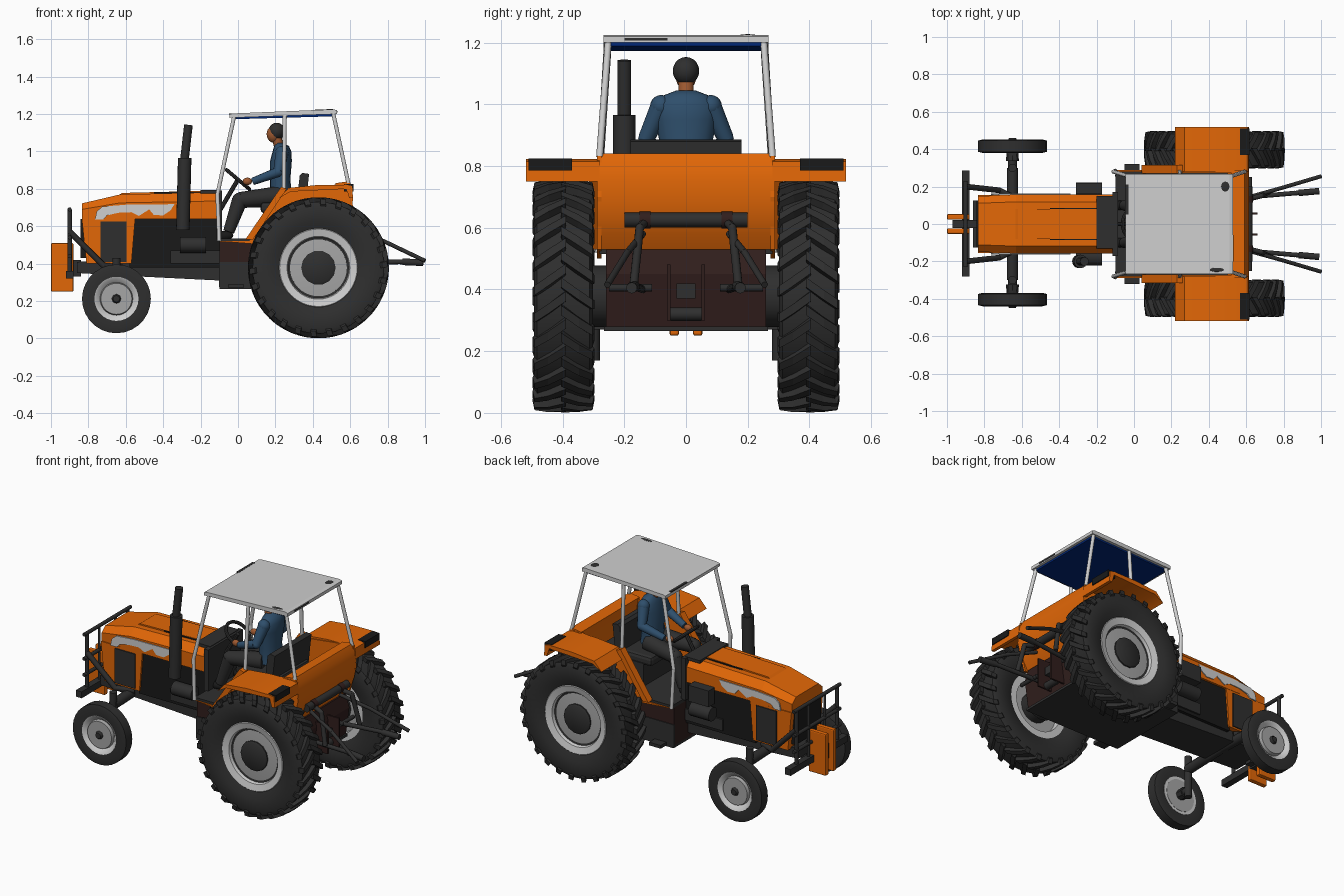
import bpy, bmesh
from math import sin, cos, pi
from mathutils import Vector, Matrix

cube = bpy.data.objects.get("Cube")
if cube:
    bpy.data.objects.remove(cube, do_unlink=True)


def colour(name, *rgb):
    m = bpy.data.materials.new(name)
    m.use_nodes = True
    m.diffuse_color = (*rgb, 1)
    m.node_tree.nodes["Principled BSDF"].inputs["Base Color"].default_value = (*rgb, 1)
    return m


ORANGE = colour("orange paint", .76, .135, .002)
RUBBER = colour("dark rubber", .028, .028, .028)
LIGHT = colour("light grey", .62, .62, .62)
GREY = colour("wheel grey", .38, .38, .38)
BROWN = colour("rusty brown", .03, .013, .012)
BLACK = colour("engine black", .01, .01, .01)
BLUE = colour("shirt blue", .028, .078, .15)
NAVY = colour("roof lining navy", 0, .02, .19)
SKIN = colour("skin", .34, .1, .03)


def finish(name, bm, mat, smooth=False):
    bmesh.ops.recalc_face_normals(bm, faces=bm.faces)
    me = bpy.data.meshes.new(name)
    bm.to_mesh(me)
    bm.free()
    me.materials.append(mat)
    ob = bpy.data.objects.new(name, me)
    bpy.context.collection.objects.link(ob)
    if smooth:
        bpy.ops.object.select_all(action="DESELECT")
        ob.select_set(True)
        bpy.context.view_layer.objects.active = ob
        bpy.ops.object.shade_smooth_by_angle(angle=.7)
    return ob


def loft(name, rings, mat, smooth=False, closed=False):
    """Skin a row of equal rings of points."""
    bm = bmesh.new()
    rows = [[bm.verts.new(p) for p in ring] for ring in rings]
    n = len(rows[0])
    pairs = list(zip(rows, rows[1:])) + ([(rows[-1], rows[0])] if closed else [])
    for a, b in pairs:
        for i in range(n):
            j = (i + 1) % n
            bm.faces.new((a[i], a[j], b[j], b[i]))
    if not closed:
        bm.faces.new(rows[0])
        bm.faces.new(rows[-1])
    return finish(name, bm, mat, smooth)


def prism(name, profile, y0, y1, mat, smooth=False):
    """Extrude an (x, z) outline along y."""
    return loft(name, [[(x, y, z) for x, z in profile] for y in (y0, y1)], mat, smooth)


def box(name, x, y, z, mat, bevel=0):
    ob = prism(name, [(x[0], z[0]), (x[1], z[0]), (x[1], z[1]), (x[0], z[1])], *y, mat)
    if bevel:
        mod = ob.modifiers.new("bevel", "BEVEL")
        mod.width, mod.segments = bevel, 2
    return ob


def lathe(name, profile, x, y, z, side, mat, steps=40, closed=False):
    """Turn an (outward, radius) profile around a wheel axle."""
    rings = [[(x + r * cos(2 * pi * i / steps), y + side * o, z + r * sin(2 * pi * i / steps))
              for i in range(steps)] for o, r in profile]
    return loft(name, rings, mat, True, closed)


def rod(name, pts, r, mat, sides=10, r_end=None):
    """Round bar through points, tapering to r_end, with balls at its bends."""
    bm = bmesh.new()
    pts = [Vector(p) for p in pts]
    end = r if r_end is None else r_end
    n = len(pts) - 1
    for i, (a, b) in enumerate(zip(pts, pts[1:])):
        ra, rb = r + (end - r) * i / n, r + (end - r) * (i + 1) / n
        m = Matrix.Translation((a + b) / 2) @ (b - a).to_track_quat("Z", "Y").to_matrix().to_4x4()
        bmesh.ops.create_cone(bm, cap_ends=True, segments=sides, radius1=ra, radius2=rb,
                              depth=(b - a).length, matrix=m)
        if i:
            bmesh.ops.create_icosphere(bm, subdivisions=2, radius=ra, matrix=Matrix.Translation(a))
    return finish(name, bm, mat, True)


def ball(name, loc, size, mat):
    bm = bmesh.new()
    bmesh.ops.create_uvsphere(bm, u_segments=16, v_segments=10, radius=1,
                              matrix=Matrix.Translation(loc) @ Matrix.Diagonal((*size, 1)))
    return finish(name, bm, mat, True)


def lugs(name, x, y, z, count):
    """Chevron tread bars with the point leading."""
    bm = bmesh.new()
    stations = [(-.008, .377, 0), (.05, .376, -.11), (.094, .369, -.19), (.1, .34, -.2)]
    for k in range(2 * count):
        side, a0 = (1 if k % 2 else -1), k * pi / count
        rows = []
        for o, r, da in stations:
            rows.append([bm.verts.new((x + rr * cos(a0 + da + w), y + side * oo, z + rr * sin(a0 + da + w)))
                         for rr, oo, w in ((r, o, -.042), (r, o, .042),
                                           (r - .03, o * .85, .05), (r - .03, o * .85, -.05))])
        for a, b in zip(rows, rows[1:]):
            for i in range(4):
                bm.faces.new((a[i], a[i - 1], b[i - 1], b[i]))
        bm.faces.new(rows[0])
        bm.faces.new(rows[-1])
    return finish(name, bm, RUBBER)


# Wheels, fenders, cab posts and everything else found on both sides
for s, word in ((1, "left"), (-1, "right")):
    def both(y0, y1):
        return s * y0, s * y1

    rx, ry, rz = .43, s * .397, .378
    lathe(word + "_rear_tyre", [(-.07, .2), (-.09, .25), (-.096, .33), (-.085, .352), (.085, .352),
          (.096, .33), (.09, .25), (.07, .2)], rx, ry, rz, s, RUBBER, 48, True)
    lugs(word + "_rear_tread", rx, ry, rz, 26)
    lathe(word + "_rear_rim", [(-.07, .205), (.07, .214), (.078, .207), (.068, .168), (.02, .155), (-.07, .16)],
          rx, ry, rz, s, LIGHT, 40, True)
    lathe(word + "_rim_groove", [(-.02, .167), (.05, .167), (.046, .15), (-.02, .15)],
          rx, ry, rz, s, RUBBER, 40, True)
    lathe(word + "_rear_disc", [(-.03, .16), (.047, .152), (.052, .09)], rx, ry, rz, s, GREY)
    lathe(word + "_rear_hub", [(-.14, .092), (.06, .092), (.068, .08)], rx, ry, rz, s, RUBBER, 14)
    fx, fy, fz = -.65, s * .41 + .006, .212
    lathe(word + "_front_tyre", [(-.032, .115), (-.036, .16), (-.03, .184), (.03, .184), (.036, .16),
          (.032, .115)], fx, fy, fz, s, RUBBER, 28, True)
    lathe(word + "_front_rim", [(-.034, .117), (.034, .118), (.028, .105), (.005, .083), (-.03, .083)],
          fx, fy, fz, s, LIGHT, 28)
    lathe(word + "_front_disc", [(-.036, .1), (.03, .083)], fx, fy, fz, s, GREY, 28)
    lathe(word + "_front_hub", [(-.08, .035), (.032, .025), (.045, .018)], fx, fy, fz, s, RUBBER, 8)
    # Front steering
    rod(word + "_kingpin", [(fx, s * .3, .17), (fx, s * .3, .43)], .022, RUBBER)
    rod(word + "_stub_axle", [(fx, s * .3, fz), (fx, s * .38, fz)], .025, RUBBER)
    rod(word + "_axle_beam", [(fx, 0, .36), (fx, s * .3, .35)], .03, RUBBER)
    # Fenders and cab side walls
    prism(word + "_cab_wall", [(-.1, .52), (.06, .52), (.1, .56), (.25, .79), (.6, .832), (.615, .7), (.57, .53),
          (.15, .5)], *both(.274, .288), ORANGE)
    prism(word + "_fender", [(.22, .75), (.27, .805), (.42, .82), (.58, .822), (.61, .815), (.615, .75),
          (.595, .75), (.58, .8), (.28, .785)], *both(.28, .518), ORANGE, True)
    prism(word + "_fender_leading_strip", [(.04, .53), (.23, .81), (.26, .8), (.08, .53)],
          *both(.27, .315), ORANGE)
    box(word + "_tail_light", (.567, .618), both(.37, .51), (.785, .825), BLACK)
    box(word + "_step", (-.05, .03), both(.25, .32), (.27, .29), RUBBER)
    box(word + "_housing_side", (-.102, .3), both(.255, .265), (.275, .41), RUBBER)
    # Cab posts
    rod(word + "_front_post", [(-.02, s * .252, 1.19), (-.11, s * .28, .77), (-.1, s * .285, .52)], .011, LIGHT)
    rod(word + "_middle_post", [(.25, s * .255, 1.2), (.245, s * .28, .79)], .011, LIGHT)
    rod(word + "_rear_post", [(.51, s * .252, 1.2), (.59, s * .28, .83)], .011, LIGHT)
    # Bonnet side details
    prism(word + "_side_stripe", [(-.765, .635), (-.755, .68), (-.725, .705), (-.6, .715), (-.34, .718),
          (-.36, .685), (-.4, .658), (-.45, .66), (-.475, .69), (-.53, .655), (-.57, .675), (-.64, .672),
          (-.7, .658), (-.72, .637)], *both(.155, .163), LIGHT)
    box(word + "_side_grille", (-.735, -.595), both(.155, .163), (.41, .625), RUBBER)
    box(word + "_bonnet_slot", (-.45, -.2), both(.08, .086), (.776, .784), BLACK)
    rod(word + "_filter_drum", [(-.31, s * .18, .5), (-.17, s * .18, .5)], .042, RUBBER, 14)
    # Front guard sides
    rod(word + "_guard_post", [(-.9, s * .2, .34), (-.9, s * .2, .69)], .012, RUBBER)
    rod(word + "_guard_inner_post", [(-.9, s * .08, .34), (-.9, s * .08, .69)], .008, RUBBER)
    rod(word + "_guard_brace", [(-.9, s * .2, .57), (-.72, s * .18, .39), (-.62, s * .13, .38)], .016, RUBBER)
    box(word + "_front_weight", (-1, -.88), both(.023, .053), (.25, .51), ORANGE, .007)
    # Rear linkage
    rod(word + "_lift_arm", [(.6, s * .13, .62), (.68, s * .15, .6), (.72, s * .17, .41)], .014, RUBBER)
    rod(word + "_lift_sleeve", [(.61, s * .115, .625), (.61, s * .15, .625)], .028, BROWN, 14)
    rod(word + "_lower_link", [(.56, s * .14, .4), (.86, s * .165, .41), (.99, s * .175, .405)], .013, RUBBER)
    rod(word + "_link_end", [(.88, s * .166, .41), (.99, s * .176, .405)], .018, RUBBER)
    rod(word + "_stay_link", [(.6, s * .14, .58), (.78, s * .19, .52), (1, s * .255, .415)], .011, RUBBER)
    rod(word + "_link_pin", [(.62, s * .11, .405), (.62, s * .25, .405)], .012, RUBBER)
    box(word + "_hitch_plate", (.56, .66), both(.05, .061), (.3, .48), BROWN)
    # Driver limbs
    rod(word + "_sleeve", [(.235, s * .082, .992), (.215, s * .128, .89), (.08, s * .1, .84)], .034, BLUE, 12, .02)
    ball(word + "_shoulder", (.235, s * .08, .994), (.036, .036, .036), BLUE)
    ball(word + "_hand", (.05, s * .09, .84), (.025, .018, .02), SKIN)
    rod(word + "_trouser_leg", [(.22, s * .05, .76), (.01, s * .09, .74), (-.05, s * .1, .57)], .055, RUBBER, 12, .03)
    ball(word + "_boot", (-.075, s * .1, .55), (.05, .025, .025), BLACK)

# Bonnet, nose and engine
loft("bonnet", [[(x, -w, .64), (x, -w, sh), (x, -w * .75, top), (x, w * .75, top), (x, w, sh), (x, w, .64)]
     for x, w, sh, top in ((-.835, .148, .69, .722), (-.63, .158, .725, .77), (-.11, .158, .735, .782))], ORANGE)
prism("bonnet_ridge", [(-.64, .765), (-.62, .778), (-.15, .79), (-.12, .78)], -.08, .08, ORANGE)
prism("nose_frame", [(-.81, .4), (-.835, .64), (-.55, .64), (-.57, .4)], -.156, .156, ORANGE)
box("front_grille", (-.842, -.8), (-.125, .125), (.43, .64), BLACK)
box("engine", (-.58, -.1), (-.145, .145), (.38, .645), BLACK)
box("engine_block_lower", (-.36, -.1), (-.155, .155), (.4, .47), RUBBER)
prism("chassis", [(-.86, .35), (-.86, .41), (-.1, .42), (-.1, .31), (-.5, .33)], -.125, .125, RUBBER)
box("bonnet_rear_cover", (-.2, -.1), (-.13, .15), (.775, .793), RUBBER)
box("dashboard", (-.115, -.085), (-.17, .17), (.53, .79), RUBBER)
box("battery", (-.31, -.17), (.16, .22), (.56, .66), RUBBER)
rod("muffler", [(-.295, -.2, .58), (-.285, -.2, .965)], .036, RUBBER, 16)
rod("exhaust_pipe", [(-.287, -.2, .95), (-.265, -.2, 1.142)], .023, RUBBER, 14)
box("bumper", (-.92, -.88), (-.28, .285), (.32, .36), RUBBER)
for z in (.69, .54, .44):
    rod("guard_rail", [(-.9, -.23, z), (-.9, .23, z)], .011, RUBBER)
box("weight_carrier", (-.97, -.84), (-.022, .022), (.33, .42), RUBBER)

# Rear housing, back panel and cab floor
prism("gearbox_housing", [(-.1, .27), (-.1, .52), (.56, .53), (.585, .45), (.56, .27)], -.26, .26, BROWN)
box("housing_skirt", (-.1, .57), (-.265, .265), (.265, .28), RUBBER)
rod("rear_axle", [(rx, -.31, rz), (rx, .31, rz)], .1, RUBBER, 12)
box("cab_floor", (-.1, .5), (-.28, .28), (.515, .535), RUBBER)
prism("back_panel", [(.52, .83), (.59, .84), (.607, .8), (.614, .75), (.612, .69), (.6, .63), (.58, .58),
      (.55, .53), (.5, .53), (.55, .65)], -.287, .287, ORANGE, True)
box("seat_platform", (.18, .52), (-.16, .16), (.53, .68), RUBBER)
box("seat_cushion", (.12, .38), (-.17, .17), (.67, .73), RUBBER, .02)
prism("seat_back", [(.31, .7), (.33, .87), (.345, .885), (.38, .88), (.36, .7)], -.18, .18, RUBBER)
rod("hitch_shaft", [(.61, -.2, .625), (.61, .2, .625)], .024, RUBBER, 14)
box("drawbar_block", (.56, .63), (-.03, .03), (.37, .42), RUBBER)
rod("drawbar_pin", [(.6, -.05, .32), (.6, .05, .32)], .022, RUBBER, 14)

# Roof
prism("roof", [(-.045, 1.18), (-.045, 1.198), (-.03, 1.203), (.51, 1.225), (.53, 1.22), (.53, 1.2)],
      -.268, .268, LIGHT)
prism("roof_lining", [(-.03, 1.172), (-.03, 1.182), (.515, 1.202), (.515, 1.188)], -.25, .25, NAVY)
box("roof_rear_chip", (.528, .532), (-.2, -.06), (1.207, 1.215), RUBBER)
box("roof_front_chip", (-.047, -.03), (.05, .21), (1.198, 1.204), RUBBER)
ball("roof_left_patch", (.49, .2, 1.222), (.025, .03, .005), RUBBER)
ball("roof_right_patch", (.45, -.245, 1.221), (.045, .012, .004), RUBBER)

# Steering wheel
rod("steering_column", [(-.1, 0, .68), (0, 0, .85)], .012, RUBBER, 8)
bpy.ops.mesh.primitive_torus_add(major_radius=.08, minor_radius=.01, major_segments=24, minor_segments=8,
                                 location=(0, 0, .85), rotation=(0, .7, 0))
bpy.context.object.name = "steering_wheel"
bpy.context.object.data.materials.append(RUBBER)

# Driver body
rings = [(.75, .23, .06, .085), (.85, .225, .055, .08), (.95, .23, .058, .1), (1.0, .235, .05, .1),
         (1.028, .233, .04, .075), (1.045, .225, .02, .03)]
loft("driver_torso", [[(x + a * cos(i * pi / 8), b * sin(i * pi / 8), z) for i in range(16)]
     for z, x, a, b in rings], BLUE, True)
rod("driver_neck", [(.22, 0, 1.02), (.205, 0, 1.08)], .026, SKIN)
ball("driver_face", (.19, 0, 1.092), (.037, .034, .045), SKIN)
ball("driver_hair", (.207, 0, 1.108), (.044, .043, .045), RUBBER)
